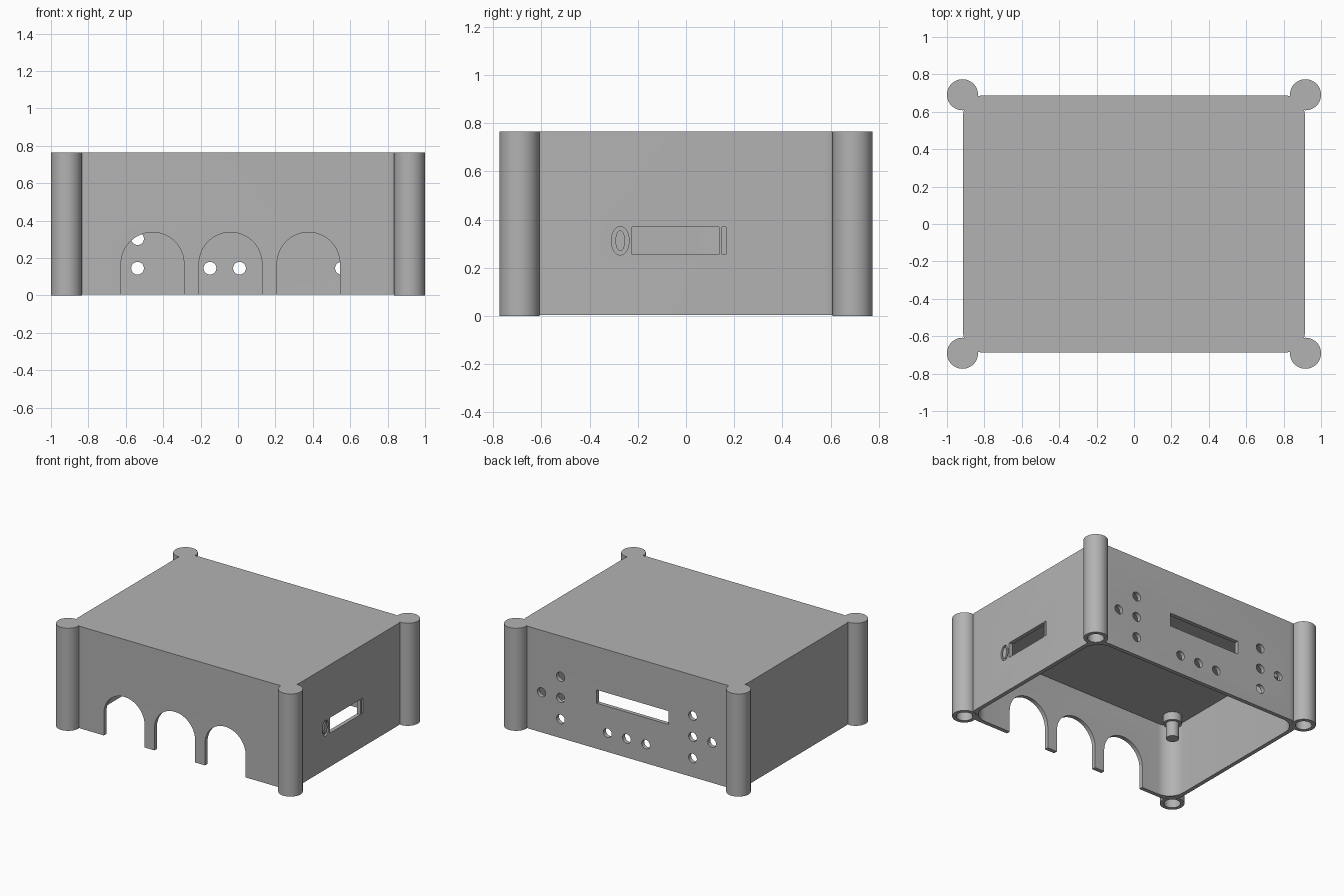
import bpy, bmesh
from math import cos, sin, pi

cube = bpy.data.objects.get("Cube")
if cube:
    bpy.data.objects.remove(cube, do_unlink=True)

grey = bpy.data.materials.new("mid_grey")
grey.use_nodes = True
COLOUR = (0.45, 0.45, 0.45, 1)
grey.diffuse_color = COLOUR
grey.node_tree.nodes["Principled BSDF"].inputs["Base Color"].default_value = COLOUR

HALF_X, HALF_Y, HEIGHT, WALL = 0.914, 0.688, 0.765, 0.03
POST_X, POST_Y, POST_R = 0.917, 0.691, 0.083
CEILING = 0.554
CORNERS = [(sx, sy) for sx in (-1, 1) for sy in (-1, 1)]


# Profiles
def arc(cu, cv, ru, rv, start=0, sweep=2 * pi, n=48):
    count = n if sweep >= 2 * pi else n + 1
    return [(cu + ru * cos(start + sweep * i / n), cv + rv * sin(start + sweep * i / n))
            for i in range(count)]


def rect(u0, u1, v0, v1):
    return [(u0, v0), (u1, v0), (u1, v1), (u0, v1)]


def round_rect(hx, hy, r):
    pts = []
    for k, (sx, sy) in enumerate([(1, 1), (-1, 1), (-1, -1), (1, -1)]):
        pts += arc(sx * (hx - r), sy * (hy - r), r, r, k * pi / 2, pi / 2, 12)
    return pts


# Extrude a flat profile along one axis
def prism(bm, pts, lo, hi, axis="z"):
    place = {"x": lambda u, v, w: (w, u, v),
             "y": lambda u, v, w: (u, w, v),
             "z": lambda u, v, w: (u, v, w)}[axis]
    rings = [[bm.verts.new(place(u, v, w)) for u, v in pts] for w in (lo, hi)]
    bm.faces.new(rings[0][::-1])
    bm.faces.new(rings[1])
    for i in range(len(pts)):
        j = (i + 1) % len(pts)
        bm.faces.new((rings[0][i], rings[0][j], rings[1][j], rings[1][i]))


def make(name, *prisms):
    bm = bmesh.new()
    for args in prisms:
        prism(bm, *args)
    bmesh.ops.recalc_face_normals(bm, faces=bm.faces)
    mesh = bpy.data.meshes.new(name)
    bm.to_mesh(mesh)
    bm.free()
    mesh.materials.append(grey)
    obj = bpy.data.objects.new(name, mesh)
    bpy.context.collection.objects.link(obj)
    return obj


def boolean(obj, tool, operation):
    mod = obj.modifiers.new(tool.name, "BOOLEAN")
    mod.object, mod.operation, mod.solver = tool, operation, "EXACT"
    tool.hide_render = True
    bpy.context.view_layer.objects.active = obj
    bpy.ops.object.modifier_apply(modifier=mod.name)
    bpy.data.objects.remove(tool, do_unlink=True)


def smooth(obj):
    bpy.ops.object.select_all(action="DESELECT")
    obj.select_set(True)
    bpy.context.view_layer.objects.active = obj
    bpy.ops.object.shade_smooth_by_angle(angle=0.5)


# Case: rounded block with corner posts, hollowed from below
case = make("case", (round_rect(HALF_X, HALF_Y, 0.113), 0.004, HEIGHT))
posts = make("corner_posts", *[(arc(sx * POST_X, sy * POST_Y, POST_R, POST_R), 0, HEIGHT)
                               for sx, sy in CORNERS])
boolean(case, posts, "UNION")
cavity = make("cavity", (round_rect(HALF_X - WALL, HALF_Y - WALL, 0.12), -0.1, CEILING))
boolean(case, cavity, "DIFFERENCE")

openings = []
# Front arches
for x in (-0.457, -0.04, 0.377):
    profile = [(x - 0.168, -0.1), (x + 0.168, -0.1)] + arc(x, 0.169, 0.168, 0.168, 0, pi, 32)
    openings.append((profile, -0.8, -0.6, "y"))
# Back display window and button holes
openings.append((rect(-0.339, 0.256, 0.343, 0.443), 0.6, 0.8, "y"))
STEP, LOW = 0.158, 0.145
holes = [(0.008 + k * STEP, LOW) for k in (-1, 0, 1)]
for side, x in ((1, 0.553), (-1, -0.537)):
    holes += [(x, LOW + k * STEP) for k in range(3)]
    holes.append((x + side * STEP, LOW + STEP))
for x, z in holes:
    openings.append((arc(x, z, 0.034, 0.034, n=32), 0.6, 0.8, "y"))
# Side switch window with a recessed bar and ring beside it
openings.append((rect(-0.224, 0.137, 0.255, 0.369), 0.8, 1, "x"))
openings.append((rect(0.149, 0.166, 0.255, 0.369), HALF_X - 0.015, 1, "x"))
openings.append((arc(-0.273, 0.312, 0.037, 0.059), HALF_X - 0.015, 1, "x"))
# Screw bores in the posts
for sx, sy in CORNERS:
    openings.append((arc(sx * POST_X, sy * POST_Y, 0.056, 0.056), -0.1, 0.6))
boolean(case, make("openings", *openings), "DIFFERENCE")
smooth(case)

# Core of the recessed ring
smooth(make("ring_core", (arc(-0.273, 0.312, 0.02, 0.043), HALF_X - 0.02, HALF_X, "x")))

# Stepped pegs under the ceiling
for sx, sy in CORNERS:
    x, y = sx * 0.778, sy * 0.522
    name = ("front" if sy < 0 else "back") + ("_left" if sx > 0 else "_right")
    smooth(make(name + "_peg",
                (arc(x, y, 0.064, 0.064, n=32), 0.495, CEILING + 0.01),
                (arc(x, y, 0.044, 0.044, n=32), 0.38, 0.5)))
